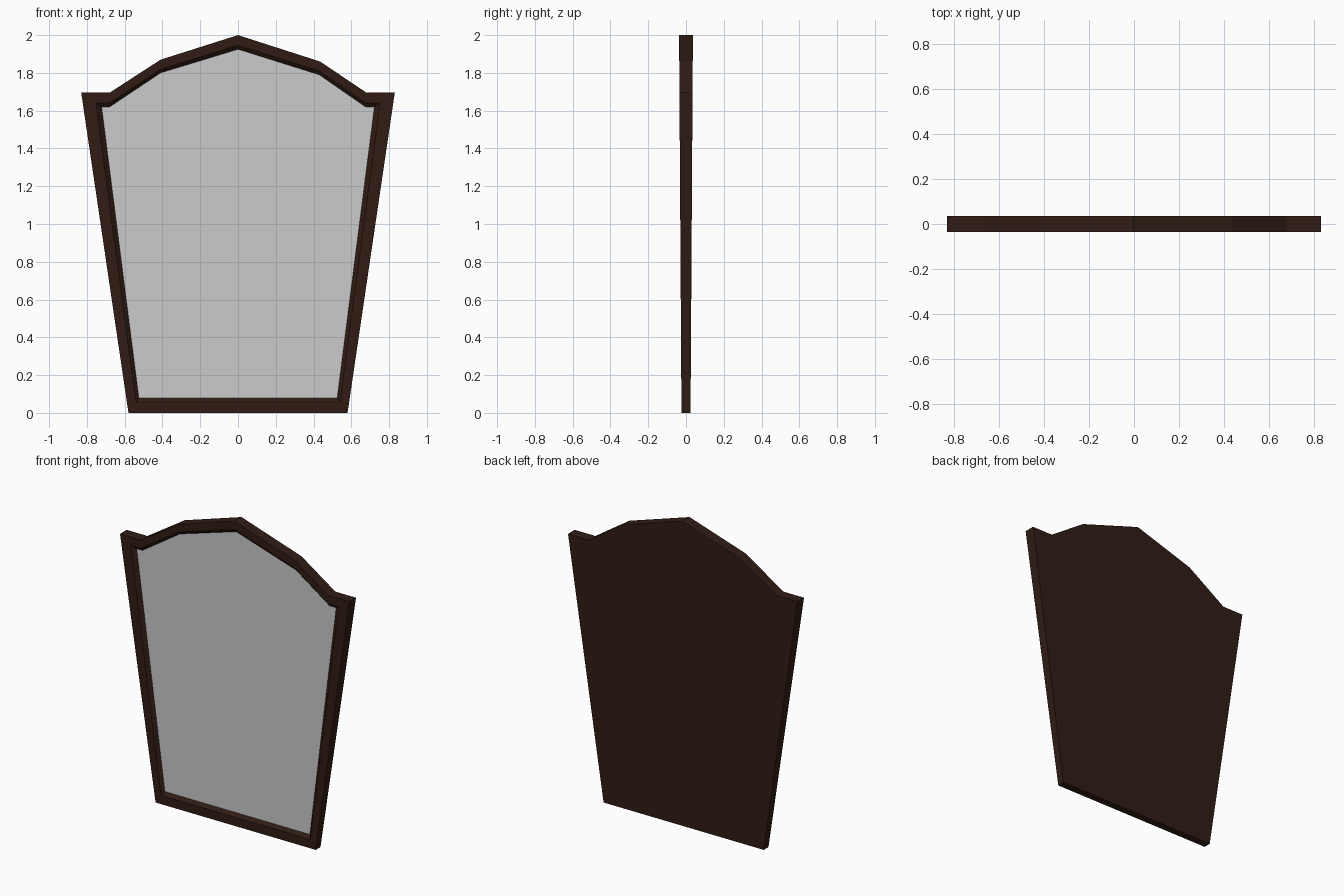
import bpy, bmesh

if "Cube" in bpy.data.objects:
    bpy.data.objects.remove(bpy.data.objects["Cube"])

# Outlines in the x-z plane, matching point for point
OUTER = [(-0.58, 0), (0.58, 0), (0.83, 1.695), (0.68, 1.695), (0.435, 1.86),
         (0, 2.0), (-0.41, 1.87), (-0.68, 1.695), (-0.83, 1.695)]
INNER = [(-0.525, 0.08), (0.525, 0.08), (0.722, 1.62), (0.675, 1.62), (0.43, 1.79),
         (0, 1.925), (-0.41, 1.80), (-0.68, 1.62), (-0.722, 1.62)]
LIP = [(i[0] + 0.28 * (o[0] - i[0]), i[1] + 0.28 * (o[1] - i[1]))
       for i, o in zip(INNER, OUTER)]
RECESS = 0.018


def half_depth(z):
    # The board thickens steadily towards the top
    return 0.024 + 0.0063 * z


def ring(bm, outline, side, inset=0.0):
    return [bm.verts.new((x, side * (half_depth(z) - inset), z)) for x, z in outline]


def bridge(bm, a, b):
    n = len(a)
    for i in range(n):
        j = (i + 1) % n
        bm.faces.new((a[i], a[j], b[j], b[i]))


def make_object(name, bm):
    mesh = bpy.data.meshes.new(name)
    bm.to_mesh(mesh)
    bm.free()
    obj = bpy.data.objects.new(name, mesh)
    bpy.context.collection.objects.link(obj)
    return obj


# Wooden frame: closed back, outer rim, front border and bevelled inner lip
bm = bmesh.new()
back = ring(bm, OUTER, 1)
front = ring(bm, OUTER, -1)
lip = ring(bm, LIP, -1)
seat = ring(bm, INNER, -1, RECESS)
for a, b in ((back, front), (front, lip), (lip, seat)):
    bridge(bm, a, b)
bm.faces.new(back[::-1])
frame = make_object("mirror_frame", bm)
wood = bpy.data.materials.new("dark_wood")
wood.diffuse_color = (0.03, 0.012, 0.007, 1)
wood.use_nodes = True
wood.node_tree.nodes["Principled BSDF"].inputs["Base Color"].default_value = wood.diffuse_color
frame.data.materials.append(wood)

# Mirror glass filling the recess
bm = bmesh.new()
bm.faces.new(ring(bm, INNER, -1, RECESS))
make_object("mirror_glass", bm)

# Consistent facing: frame faces point outwards, glass faces the front
bm = bmesh.new()
bm.from_mesh(frame.data)
for f in bm.faces:
    f.normal_update()
rim = next(f for f in bm.faces if len(f.verts) > 4)
if rim.normal.y < 0:
    rim.normal_flip()
bottom = min((f for f in bm.faces if len(f.verts) == 4), key=lambda f: f.calc_center_median().z)
if bottom.normal.z > 0:
    bmesh.ops.reverse_faces(bm, faces=[f for f in bm.faces if f is not rim])
bm.to_mesh(frame.data)
bm.free()
